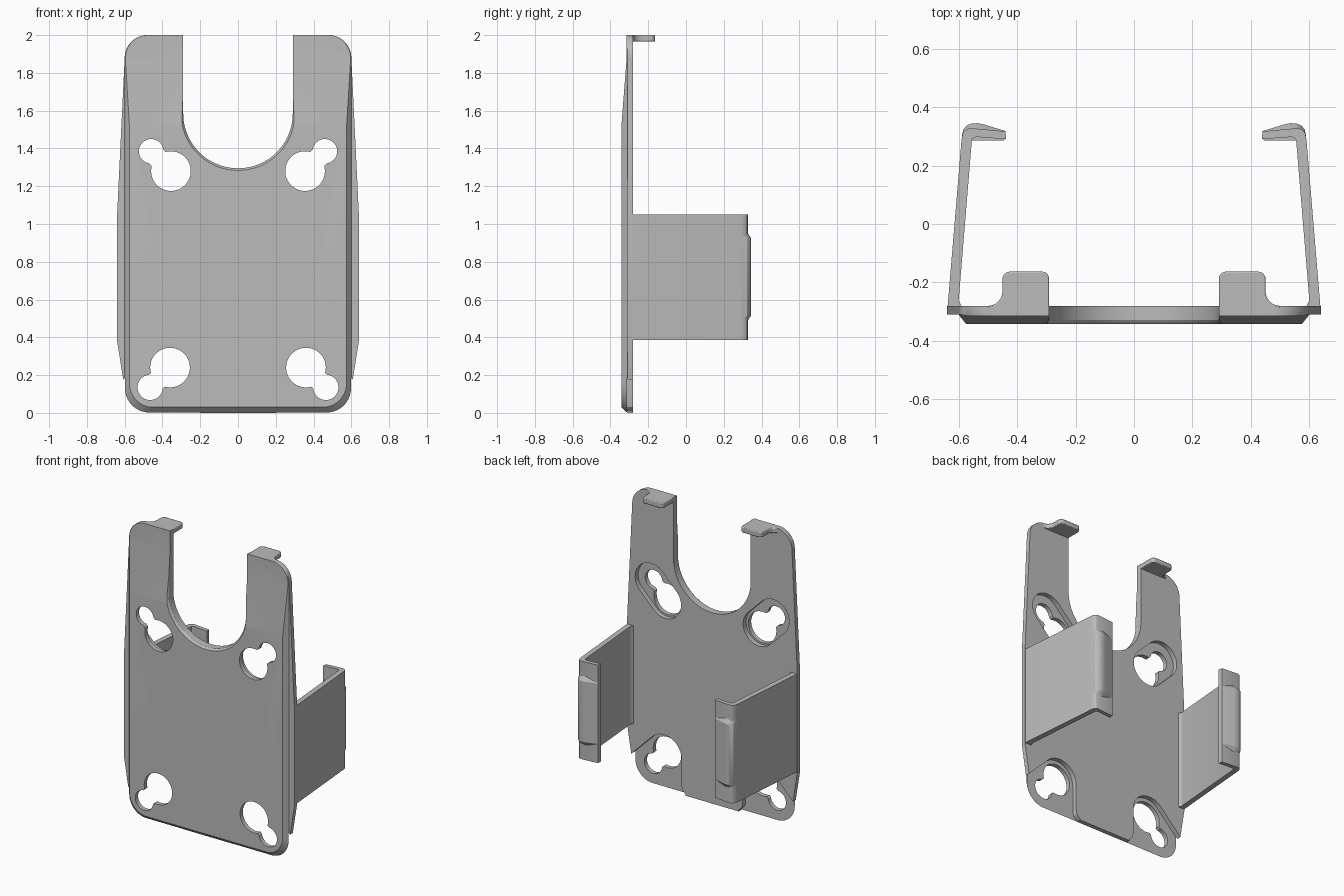
import bpy, bmesh
from math import sin, cos, pi, asin, atan2, hypot, radians

if "Cube" in bpy.data.objects:
    bpy.data.objects.remove(bpy.data.objects["Cube"])

grey = bpy.data.materials.new("plain_grey")
grey.use_nodes = True
grey.diffuse_color = (0.5, 0.5, 0.5, 1)
grey.node_tree.nodes["Principled BSDF"].inputs["Base Color"].default_value = (0.5, 0.5, 0.5, 1)


def arc(cx, cy, r, start, end, n=16):
    return [(cx + r * cos(start + (end - start) * i / n),
             cy + r * sin(start + (end - start) * i / n)) for i in range(n + 1)]


def loft(name, rings):
    """Solid through matching rings of 3D points, closed at both ends."""
    bm = bmesh.new()
    loops = [[bm.verts.new(p) for p in ring] for ring in rings]
    n = len(loops[0])
    for a, b in zip(loops, loops[1:]):
        for i in range(n):
            j = (i + 1) % n
            bm.faces.new((a[i], a[j], b[j], b[i]))
    bm.faces.new(loops[0])
    bm.faces.new(loops[-1])
    bmesh.ops.remove_doubles(bm, verts=bm.verts, dist=0.0002)
    bmesh.ops.recalc_face_normals(bm, faces=bm.faces)
    mesh = bpy.data.meshes.new(name)
    bm.to_mesh(mesh)
    bm.free()
    mesh.materials.append(grey)
    obj = bpy.data.objects.new(name, mesh)
    bpy.context.scene.collection.objects.link(obj)
    return obj


def along_y(pts, y):
    return [(x, y, z) for x, z in pts]


def along_z(pts, z):
    return [(x, y, z) for x, y in pts]


def flip(pts, side):
    return [(x * side, z) for x, z in pts]


# Backplate: thin rear layer with side wings, chamfered front layer
def outline(wing):
    half = arc(0.47, 0.13, 0.13, -pi / 2, 0)
    half += [(wing, 0.38), (wing, 1.05)]
    half += arc(0.48, 1.88, 0.12, 0, pi / 2)
    return half + [(-x, z) for x, z in reversed(half)]


core = outline(0.6)
winged = outline(0.64)
front = [(x * 0.958, 0.03 + z * 0.985) for x, z in core]
plate = loft("backplate", [along_y(winged, -0.28), along_y(winged, -0.31),
                           along_y(core, -0.31), along_y(front, -0.342)])

cutters = []


# Open slot with a softened front edge
def slot(r):
    return [(r, 2.2)] + arc(0, 1.585, r, 0, -pi, 40) + [(-r, 2.2)]


cutters.append(loft("slot_cutter", [along_y(slot(0.29), -0.2), along_y(slot(0.29), -0.328),
                                    along_y(slot(0.296), -0.337), along_y(slot(0.32), -0.36)]))

# Thinner, sloping front of the two upper arms
wedge = [(-0.3465, 1.46), (-0.315, 1.87), (-0.315, 2.1), (-0.45, 2.1), (-0.45, 1.46)]
cutters.append(loft("slope_cutter", [[(x, y, z) for y, z in wedge] for x in (-0.8, 0.8)]))


# Keyholes, each with a recess in the back
def keyhole(big, small, R, r, neck):
    a = atan2(small[1] - big[1], small[0] - big[0])
    p, q = asin(neck / R), pi - asin(neck / r)
    return arc(*big, R, a + p, a + 2 * pi - p, 36) + arc(*small, r, a - q, a + q, 24)


upper = keyhole((0.355, 1.28), (0.46, 1.385), 0.105, 0.065, 0.052)
lower = keyhole((0.36, 0.24), (0.465, 0.135), 0.105, 0.067, 0.052)
upper_recess = (arc(0.353, 1.283, 0.12, radians(135), radians(315), 24)
                + arc(0.458, 1.388, 0.12, radians(-45), radians(135), 24))
lower_recess = (arc(0.36, 0.24, 0.13, radians(45), pi, 24)
                + [(0.23, 0.06), (0.222, 0.03), (0.2, 0.01), (0.2, -0.05),
                   (0.8, -0.05), (0.8, -0.016)])
for side in (1, -1):
    for shape in (upper_recess, lower_recess):
        pts = flip(shape, side)
        cutters.append(loft("recess_cutter", [along_y(pts, -0.312), along_y(pts, -0.2)]))
    for shape in (upper, lower):
        pts = flip(shape, side)
        cutters.append(loft("keyhole_cutter", [along_y(pts, -0.5), along_y(pts, -0.1)]))

for c in cutters:
    c.hide_render = True
    m = plate.modifiers.new("cut", "BOOLEAN")
    m.operation = "DIFFERENCE"
    m.solver = "EXACT"
    m.object = c
bpy.context.view_layer.update()
cut_mesh = bpy.data.meshes.new_from_object(
    plate.evaluated_get(bpy.context.evaluated_depsgraph_get()))
plate.modifiers.clear()
plate.data = cut_mesh
for c in cutters:
    bpy.data.objects.remove(c)

parts = [plate]

# Side clips with inward hooks, and top tabs
clip = [(0.638, -0.285), (0.59, 0.29), (0.586, 0.31), (0.575, 0.323), (0.56, 0.328),
        (0.44, 0.317), (0.437, 0.29), (0.54, 0.298), (0.552, 0.292), (0.555, 0.285),
        (0.6, -0.262), (0.588, -0.285)]
ridge = [(0.589, 0.3), (0.584, 0.324), (0.572, 0.337), (0.555, 0.344), (0.535, 0.345),
         (0.515, 0.341), (0.44, 0.318), (0.445, 0.305), (0.565, 0.305)]
tab = ([(0.29, -0.29)] + arc(0.315, -0.188, 0.025, pi, pi / 2, 6)
       + arc(0.425, -0.188, 0.025, pi / 2, 0, 6)
       + arc(0.5, -0.23, 0.05, pi, 1.5 * pi, 6) + [(0.5, -0.29)])
for side, label in ((1, "left"), (-1, "right")):
    c, r, t = (flip(p, side) for p in (clip, ridge, tab))
    low = [(x, y - 0.02) for x, y in r]
    parts.append(loft(label + "_clip", [along_z(c, 0.385), along_z(c, 1.05)]))
    parts.append(loft(label + "_hook_ridge", [along_z(low, 0.485), along_z(r, 0.515),
                                              along_z(r, 0.925), along_z(low, 0.955)]))
    tab_obj = loft(label + "_top_tab", [along_z(t, 1.966), along_z(t, 2.0)])
    bevel = tab_obj.modifiers.new("soft_edges", "BEVEL")
    bevel.width = 0.007
    bevel.segments = 2
    parts.append(tab_obj)

bpy.ops.object.select_all(action="DESELECT")
for p in parts:
    p.select_set(True)
bpy.context.view_layer.objects.active = plate
bpy.ops.object.shade_smooth_by_angle(angle=radians(30))
